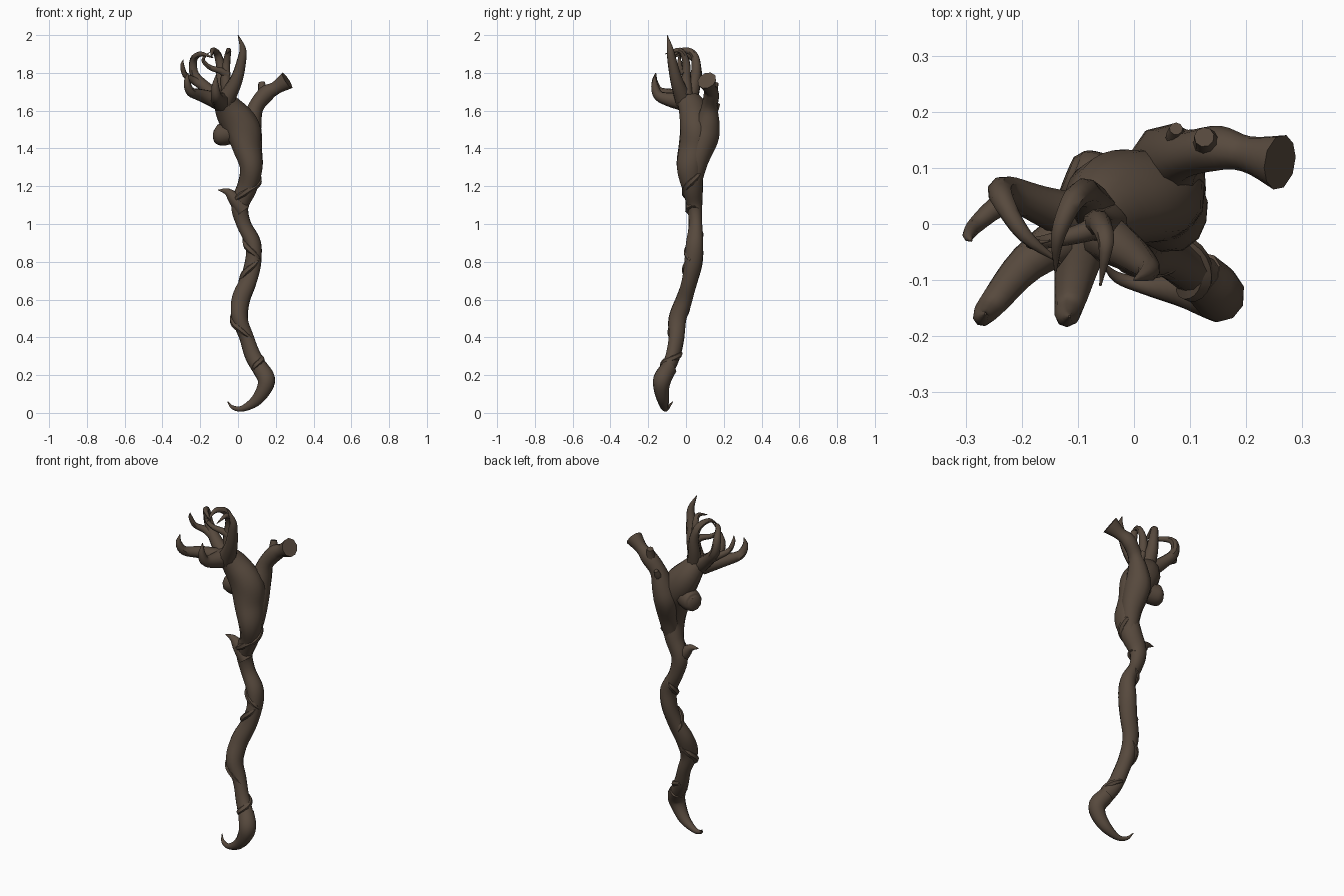
import bpy, bmesh, math
from mathutils import Vector

cube = bpy.data.objects.get("Cube")
if cube:
    bpy.data.objects.remove(cube, do_unlink=True)

bark = bpy.data.materials.new("dark brown bark")
bark.use_nodes = True
color = (0.095, 0.067, 0.047, 1)
bark.diffuse_color = color
bark.node_tree.nodes["Principled BSDF"].inputs["Base Color"].default_value = color


def smooth_path(points, radii, steps):
    """Catmull-Rom samples; the radii are spread evenly over the points."""
    knots = []
    for i, point in enumerate(points):
        place = i / (len(points) - 1) * (len(radii) - 1)
        j = min(int(place), len(radii) - 2)
        radius = radii[j] + (radii[j + 1] - radii[j]) * (place - j)
        knots.append(Vector((*point, radius)) / 100)
    knots = [knots[0] * 2 - knots[1]] + knots + [knots[-1] * 2 - knots[-2]]
    samples = []
    for a, b, c, d in zip(knots, knots[1:], knots[2:], knots[3:]):
        for i in range(steps):
            t = i / steps
            bend = (c - a) * t + (2 * a - 5 * b + 4 * c - d) * t ** 2
            samples.append(b + (bend + (3 * b - a - 3 * c + d) * t ** 3) / 2)
    return samples + [knots[-2]]


def limb(name, points, radii, sides=9, steps=4, ridge=0.0):
    """Tapered tube with optional twisting ridges, sized in hundredths."""
    path = smooth_path(points, radii, steps)
    bm = bmesh.new()
    rings = []
    normal = Vector((1, 0.3, 0.2))
    for i, sample in enumerate(path):
        ahead = path[min(i + 1, len(path) - 1)].xyz
        behind = path[max(i - 1, 0)].xyz
        tangent = (ahead - behind).normalized()
        normal = (normal - tangent * normal.dot(tangent)).normalized()
        side = tangent.cross(normal)
        ring = []
        for k in range(sides):
            angle = math.tau * k / sides
            radius = max(sample.w, 0.002) * (1 + ridge * math.cos(2 * angle + 0.3 * i))
            spoke = normal * math.cos(angle) + side * math.sin(angle)
            ring.append(bm.verts.new(sample.xyz + spoke * radius))
        rings.append(ring)
    for lower, upper in zip(rings, rings[1:]):
        for k in range(sides):
            n = (k + 1) % sides
            bm.faces.new((lower[k], lower[n], upper[n], upper[k]))
    bm.faces.new(rings[0][::-1])
    bm.faces.new(rings[-1])
    mesh = bpy.data.meshes.new(name)
    bm.to_mesh(mesh)
    bm.free()
    mesh.materials.append(bark)
    obj = bpy.data.objects.new(name, mesh)
    bpy.context.collection.objects.link(obj)
    bpy.ops.object.select_all(action="DESELECT")
    obj.select_set(True)
    bpy.context.view_layer.objects.active = obj
    bpy.ops.object.shade_smooth_by_angle(angle=math.radians(45))


# Crooked shaft: sideways and depth offsets at even heights, up to the palm
sway = (14, 8, 4.5, 1, 1.5, 5.5, 8, 8, 3, 1, 5, 7, 5, 2.5, -4, -9.5)
depth = (-11, -7, -5, -4.5, -1, 2, 4, 4.5, 5, 4.5, 3.5, 2, 3.5, 5, 4, -1.5)
girth = (4, 4, 4, 4.5, 4.6, 4.4, 4.6, 4.4, 3.7, 4.5, 5.5, 6.6, 7.6, 9, 8, 4.5)
trunk = [(x, y, 20 + 10 * i) for i, (x, y) in enumerate(zip(sway, depth))]
limb("shaft", trunk, girth, sides=12, steps=5, ridge=0.08)

# Hooked foot
limb("foot_hook", [(11.5, -9, 24), (15, -12.5, 18), (13.5, -13, 12), (9, -12, 6),
                   (2, -11, 2.2), (-3, -9.5, 3), (-5.5, -7, 6)],
     (4.4, 4.8, 4, 3, 1.6, 1, 0.2), sides=10)

# Side branch with a flared cut end, rising out of the shaft
limb("side_branch", [(6, 4.5, 120), (7, 6.5, 133), (6, 10, 145), (7, 11.5, 153),
                     (9.5, 12.5, 162), (15, 13.5, 169), (20, 12.5, 172), (26, 11, 176)],
     (3.5, 5.5, 7, 6, 4.2, 4.2, 3.4, 5), sides=10, ridge=0.06)
limb("branch_stub", [(13, 13.5, 166), (13, 14.5, 171), (12.5, 15.5, 175)], (3, 1.8))
limb("branch_bud", [(8, 13, 157), (7.5, 15.5, 161), (7.5, 17, 164)], (2.5, 1.2))

# Blunt knob and thorn
limb("knob", [(0, 5, 150), (-5.5, 6.5, 148), (-10, 8, 147), (-12, 8.8, 147)],
     (6, 6, 5.6, 3.5), sides=10)
limb("thorn", [(3, 3.5, 107), (-1.5, 3.5, 113), (-5.5, 3.5, 117), (-10.5, 3.5, 118)],
     (4, 3.6, 2, 0.2))


def claw(name, thickness, *points):
    """Finger that tapers to a sharp tip."""
    limb(name, points, [thickness * f for f in (1, 0.7, 0.5, 0.35, 0.04)], sides=8)


# Two thick claws reaching forward, then turning up
claw("outer_front_claw", 5, (-10, -1, 165), (-19, -7, 168), (-25, -14, 170),
     (-27, -16.5, 175), (-26.5, -16, 180))
claw("inner_front_claw", 5.5, (-9, -1, 165), (-10.5, -9, 166), (-11.5, -14.5, 168),
     (-12, -16.5, 173), (-11.5, -16.5, 179))

# Claws on the outer side and the tall one above the fork
claw("outer_claw", 3, (-18, 4, 173), (-23.5, 3.5, 176), (-28, 0, 179),
     (-29.5, -2, 184), (-29, -3, 187))
claw("tall_claw", 5, (-7, -1, 165), (-1, -5, 176), (2, -7.5, 187),
     (2.5, -8.5, 193), (0, -10, 200))

# Fingers curling inward over the palm
claw("outer_curl", 4.5, (-10, 1, 166), (-17, 3.5, 172), (-23, 6, 179),
     (-23.5, 4.5, 187), (-19.5, -2, 190), (-13, -7, 188))
claw("back_curl", 4.5, (-7, 2, 166), (-8.5, 4.5, 175), (-9, 5.5, 183),
     (-11, 4, 190), (-13.5, -2, 192), (-14, -8.5, 188))
claw("inner_curl", 4, (-5, 0, 168), (-6.5, 0, 177), (-6, 0, 186),
     (-5, -3.5, 192), (-6, -11, 190))
claw("crossing_curl", 2.6, (-6, 0, 179), (-9, -1.5, 181), (-15, -3, 183),
     (-18.5, -3.5, 187), (-15, -3, 191))


def vine(name, low, high, phase, turns):
    """Thin ridge wound around the shaft between two heights."""
    points = []
    for i in range(11):
        t = i / 10
        z = low + (high - low) * t
        core = min(centres, key=lambda sample: abs(sample.z * 100 - z)) * 100
        angle = phase + math.tau * turns * t
        reach = core.w * 0.88
        points.append((core.x + math.cos(angle) * reach, core.y + math.sin(angle) * reach, z))
    limb(name, points, (0.5, 1.6, 2, 1.6, 0.5), sides=6, steps=2)


# Vines wound around the shaft
centres = smooth_path(trunk, girth, 8)
vine("foot_vine", 22, 33, 2.5, 1)
vine("lower_vine", 38, 58, -0.5, -0.8)
vine("middle_vine", 66, 82, 2, 0.6)
vine("upper_vine", 80, 97, -0.2, -0.8)
vine("collar_vine", 110, 130, 3.1, 0.8)
